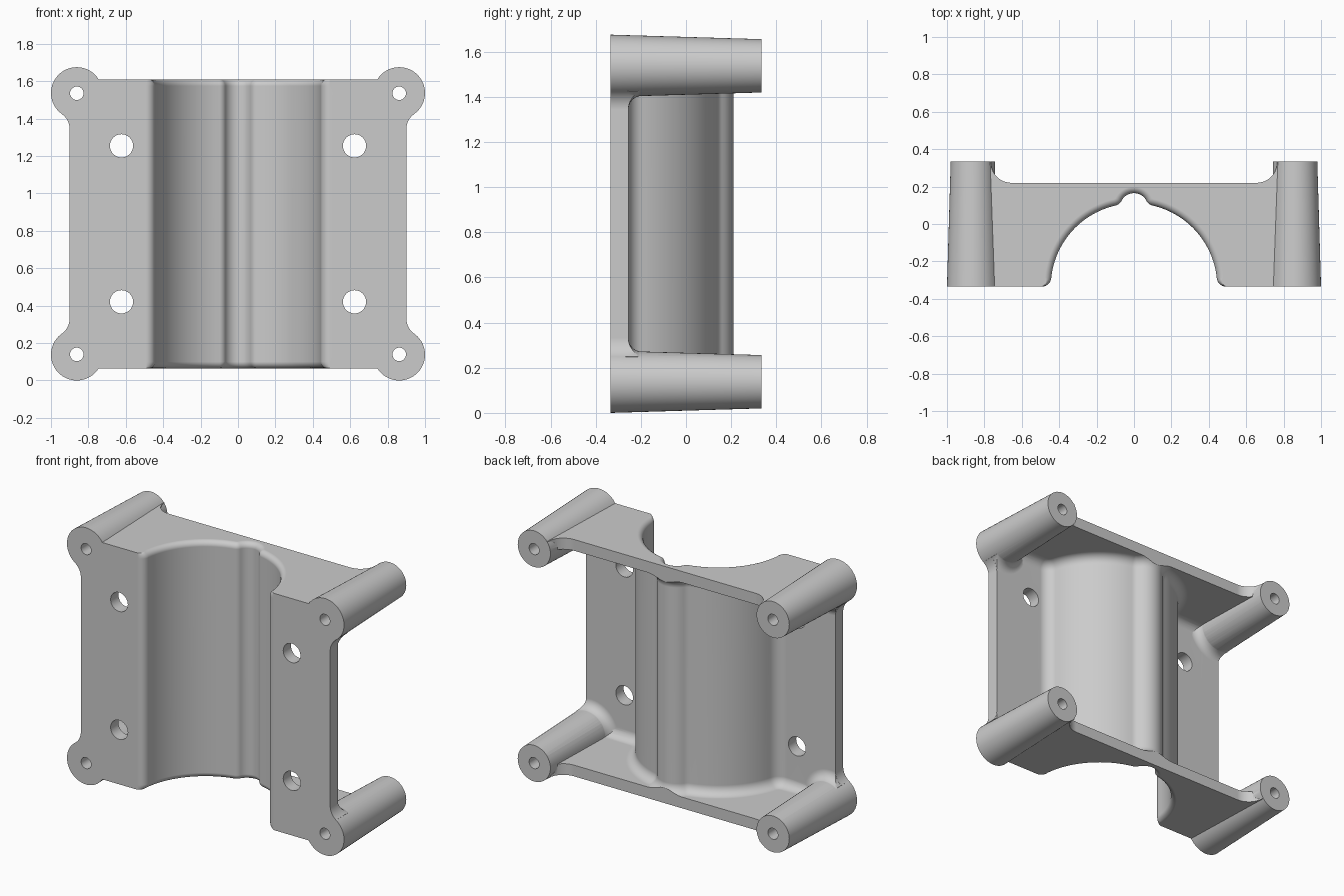
import bpy
import bmesh
from math import sin, cos, atan2, hypot, pi, radians, sqrt

cube = bpy.data.objects.get("Cube")
if cube:
    bpy.data.objects.remove(cube, do_unlink=True)

FRONT, BACK, PLATE_BACK = -0.335, 0.335, -0.255
BOTTOM, TOP, WALL, SHELL = 0.065, 1.61, 0.073, 0.045
MID = 0.8375
POST_X, POST_Z, POST_R, POST_TIP_R = 0.862, 0.6995, 0.138, 0.118
TROUGH_R, RIDGE_R, RIDGE_Y = 0.445, 0.075, 0.09


def arc(cx, cy, r, a0, a1, n):
    """Points on a circle from angle a0 to a1 (radians)."""
    angles = [a0 + (a1 - a0) * i / n for i in range(n + 1)]
    return [(cx + r * cos(a), cy + r * sin(a)) for a in angles]


def chain(*runs):
    """Join point runs, dropping repeated points."""
    out = []
    for run in runs:
        for p in run:
            if not out or hypot(p[0] - out[-1][0], p[1] - out[-1][1]) > 1e-5:
                out.append(p)
    return out


def mirrored(half):
    """Full left-to-right path from a right half that ends on the centre line."""
    return [(-x, y) for x, y in half[:-1]] + half[::-1]


def offset(path, d, taper=0):
    """Shift an open path to its left, optionally fading out at the ends."""
    out, last = [], len(path) - 1
    for i, (x, y) in enumerate(path):
        a, b = path[max(i - 1, 0)], path[min(i + 1, last)]
        tx, ty = b[0] - a[0], b[1] - a[1]
        w = min(1, i / taper, (last - i) / taper) if taper else 1
        k = d * w / hypot(tx, ty)
        out.append((x - ty * k, y + tx * k))
    return out


def loft(name, rings):
    """Closed solid through rings of equal point count, facing outwards."""
    bm = bmesh.new()
    loops = [[bm.verts.new(p) for p in ring] for ring in rings]
    n = len(loops[0])
    for lo, hi in zip(loops, loops[1:]):
        for i in range(n):
            j = (i + 1) % n
            bm.faces.new((lo[i], lo[j], hi[j], hi[i]))
    bm.faces.new(loops[0][::-1])
    bm.faces.new(loops[-1])
    bm.normal_update()
    if bm.calc_volume(signed=True) < 0:
        bmesh.ops.reverse_faces(bm, faces=bm.faces[:])
    mesh = bpy.data.meshes.new(name)
    bm.to_mesh(mesh)
    bm.free()
    obj = bpy.data.objects.new(name, mesh)
    bpy.context.collection.objects.link(obj)
    return obj


def flat(pts, z):
    return [(x, y, z) for x, y in pts]


def upright(pts, y):
    return [(x, y, z) for x, z in pts]


def turned(name, x, z, steps):
    """Round part along y from (radius, y) steps."""
    return loft(name, [upright(arc(x, z, r, 0, 2 * pi, 48)[:-1], y) for r, y in steps])


def combine(target, tool, operation):
    mod = target.modifiers.new("combine", "BOOLEAN")
    mod.operation, mod.object, mod.solver = operation, tool, "EXACT"
    bpy.context.view_layer.update()
    graph = bpy.context.evaluated_depsgraph_get()
    mesh = bpy.data.meshes.new_from_object(target.evaluated_get(graph))
    target.modifiers.clear()
    target.data = mesh
    bpy.data.objects.remove(tool, do_unlink=True)


def touch(r1, r2, gap):
    """Point at distance r1 from the origin and r2 from (0, gap)."""
    y = (r1 * r1 - r2 * r2 + gap * gap) / (2 * gap)
    return sqrt(r1 * r1 - y * y), y


def ridged_arch(r, ridge, lip, foot_run, a_foot):
    """Right half of a round arch with a blended ridge, from foot to centre."""
    lx, ly = touch(r + lip, ridge + lip, RIDGE_Y - FRONT)
    a_lip, a_ridge = atan2(ly, lx), atan2(ly - RIDGE_Y + FRONT, lx)
    return chain(foot_run, arc(0, FRONT, r, a_foot, a_lip, 24),
                 arc(lx, ly + FRONT, lip, pi + a_lip, pi + a_ridge, 6),
                 arc(0, RIDGE_Y, ridge, a_ridge, pi / 2, 8))


quarter = [radians(15 * i) for i in range(7)]

# Solid body with filleted ears at the back corners
half = chain(arc(0.655, 0.33, 0.11, -pi / 2, 0, 10),
             [(0.765, BACK), (POST_X, BACK), (POST_X, FRONT)])
body_outline = half + [(-x, y) for x, y in reversed(half)]
bracket = loft("bracket", [flat(body_outline, BOTTOM), flat(body_outline, TOP)])

# Rear hollow around the trough shell, with rounded inner corners
out_r, foot, soft = TROUGH_R + SHELL, 0.08, 0.06
fy = PLATE_BACK + foot - FRONT
fx = sqrt((out_r + foot) ** 2 - fy ** 2)
a_foot = atan2(fy, fx)
run = [(1.1, PLATE_BACK)] + arc(fx, fy + FRONT, foot, 1.5 * pi, pi + a_foot, 8)
shell = mirrored(ridged_arch(out_r, RIDGE_R + SHELL, 0.065, run, a_foot))
steps = [(soft * (1 - sin(a)), soft * (1 - cos(a))) for a in quarter]
levels = [(d, BOTTOM + WALL + h) for d, h in steps]
levels += [(d, TOP - WALL - h) for d, h in reversed(steps)]
rings = [flat(offset(shell, d) + [(1.1, 0.6), (-1.1, 0.6)], z) for d, z in levels]
combine(bracket, loft("hollow_cutter", rings), "DIFFERENCE")

# Front trough with a central groove and rounded rims
corner, rim = 0.05, 0.035
cx = sqrt((TROUGH_R + corner) ** 2 - corner ** 2)
a_corner = atan2(corner, cx)
run = arc(cx, FRONT + corner, corner, 1.5 * pi, pi + a_corner, 6)
trough = mirrored(ridged_arch(TROUGH_R, RIDGE_R, 0.045, run, a_corner))
steps = [(rim * (1 - cos(a)), rim * (1 - sin(a))) for a in quarter]
levels = [(rim, BOTTOM - 0.1)] + [(d, BOTTOM + h) for d, h in reversed(steps)]
levels += [(d, TOP - h) for d, h in steps] + [(rim, TOP + 0.1)]
rings = [flat(offset(trough, d, 6) + [(cx, -0.6), (-cx, -0.6)], z) for d, z in levels]
combine(bracket, loft("trough_cutter", rings), "DIFFERENCE")

# Side flanges of the front plate, blended into the post circles
blend, edge = 0.1, 0.9
bx = edge + blend
bz = sqrt((POST_R + blend) ** 2 - (bx - POST_X) ** 2)
a_post = atan2(bz, bx - POST_X)
sweep = arc(bx, MID - POST_Z + bz, blend, pi + a_post, pi, 10)


def side_outline(side, start):
    low = start + sweep
    pts = low + [(x, 2 * MID - z) for x, z in reversed(low)]
    return [(side * x, z) for x, z in pts]


for side in (1, -1):
    pts = side_outline(side, [(POST_X - 0.1, MID - POST_Z), (POST_X, MID - POST_Z)])
    flange = loft("side_flange", [upright(pts, FRONT), upright(pts, PLATE_BACK)])
    combine(bracket, flange, "UNION")

# Tapered corner posts with a flared foot, then their bores and the bolt holes
flare = [(POST_R + soft, PLATE_BACK - 0.04)]
flare += [(POST_R - 0.005 + soft * (1 - sin(a)), PLATE_BACK + soft * (1 - cos(a)))
          for a in quarter]
corners = [(sx, sz) for sx in (1, -1) for sz in (1, -1)]
for sx, sz in corners:
    x, z = sx * POST_X, MID + sz * POST_Z
    foot_obj = turned("post_foot", x, z, flare)
    pts = side_outline(sx * 0.999, [(0.4, BOTTOM + 0.005), (POST_X, BOTTOM + 0.005)])
    limit = loft("foot_limit", [upright(pts, -1), upright(pts, 1)])
    combine(foot_obj, limit, "INTERSECT")
    combine(bracket, foot_obj, "UNION")
    post = turned("post", x, z, [(POST_R, FRONT), (POST_TIP_R, BACK)])
    combine(bracket, post, "UNION")
for sx, sz in corners:
    bore = turned("bore_cutter", sx * POST_X, MID + sz * 0.698, [(0.036, -0.5), (0.036, 0.5)])
    combine(bracket, bore, "DIFFERENCE")
    bolt = turned("bolt_cutter", sx * 0.623, MID + sz * 0.417, [(0.062, -0.5), (0.062, -0.1)])
    combine(bracket, bolt, "DIFFERENCE")

# Plain grey finish and smooth curves with crisp edges
grey = bpy.data.materials.new("light_grey_metal")
grey.use_nodes = True
colour = (0.6, 0.6, 0.6, 1)
grey.diffuse_color = colour
grey.node_tree.nodes["Principled BSDF"].inputs["Base Color"].default_value = colour
bracket.data.materials.clear()
bracket.data.materials.append(grey)
bpy.ops.object.select_all(action="DESELECT")
bracket.select_set(True)
bpy.context.view_layer.objects.active = bracket
bpy.ops.object.shade_smooth_by_angle(angle=radians(32))
bracket.modifiers.new("even_shading", "WEIGHTED_NORMAL").keep_sharp = True
